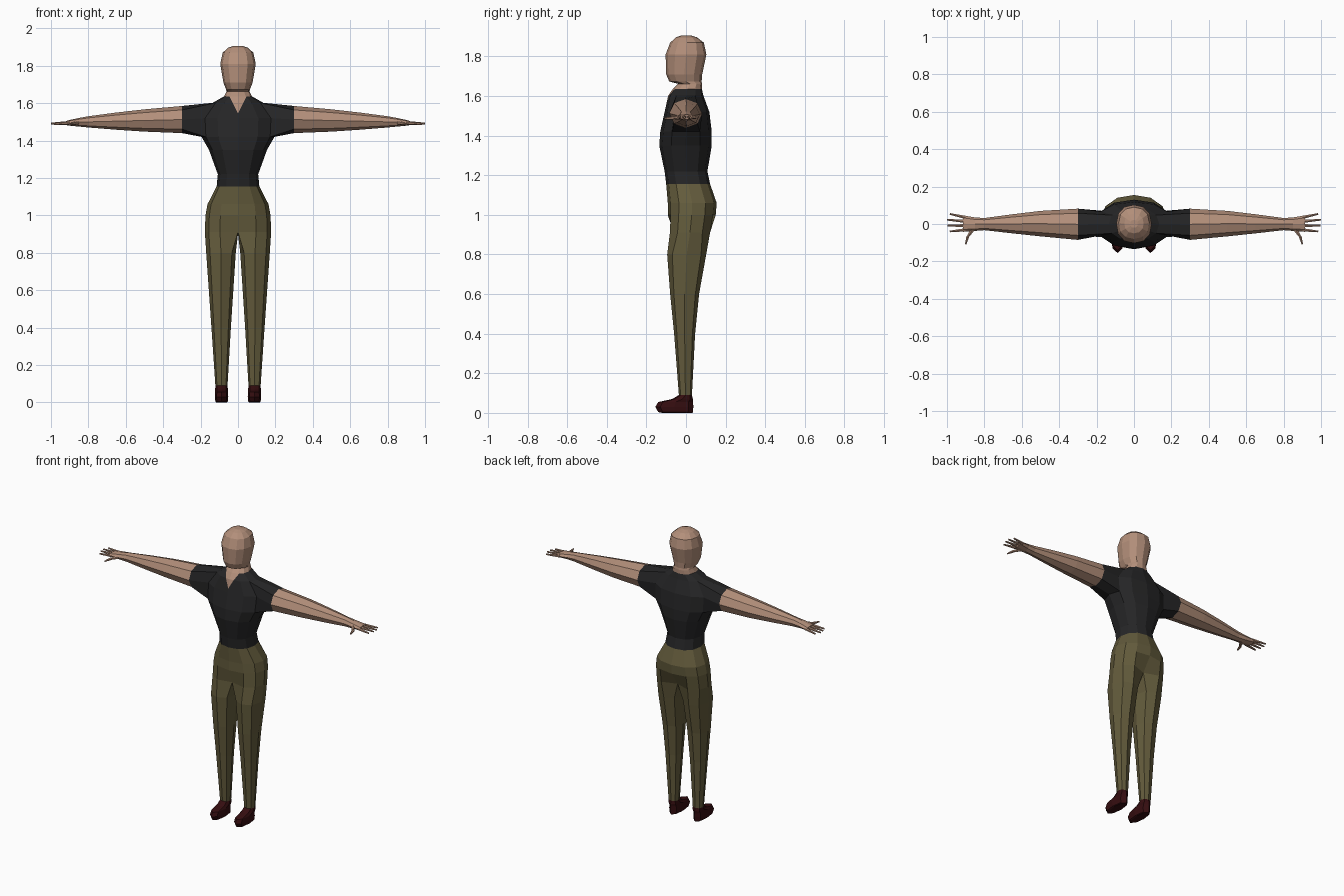
import bpy, bmesh, math
from mathutils import Vector, Matrix

if "Cube" in bpy.data.objects:
    bpy.data.objects.remove(bpy.data.objects["Cube"])

def material(name, rgb):
    m = bpy.data.materials.new(name)
    m.diffuse_color = (*rgb, 1)
    m.use_nodes = True
    m.node_tree.nodes["Principled BSDF"].inputs["Base Color"].default_value = m.diffuse_color
    return m

MATS = [material("skin", (.45, .275, .195)), material("black shirt", (.019, .019, .02)),
        material("olive trousers", (.125, .105, .045)), material("dark red shoes", (.035, .004, .005))]

def make_object(name, bm, mats):
    bmesh.ops.recalc_face_normals(bm, faces=bm.faces[:])
    me = bpy.data.meshes.new(name)
    bm.to_mesh(me)
    bm.free()
    for m in mats:
        me.materials.append(m)
    ob = bpy.data.objects.new(name, me)
    bpy.context.collection.objects.link(ob)
    mod = ob.modifiers.new("mirror", 'MIRROR')
    mod.merge_threshold = .0005
    return ob

def arc(a0, a1, b0, b1, degrees, p=.88):
    """Points on a slightly squared ellipse filling the box a0..a1, b0..b1."""
    out = []
    for d in degrees:
        c, s = math.cos(math.radians(d)), math.sin(math.radians(d))
        c, s = [math.copysign(abs(v) ** p, v) if abs(v) > 1e-6 else 0 for v in (c, s)]
        out.append(((a0 + a1) / 2 + c * (a1 - a0) / 2, (b0 + b1) / 2 + s * (b1 - b0) / 2))
    return out

bm = bmesh.new()

def loft(loops, closed=True):
    for a, b in zip(loops, loops[1:]):
        n = len(a)
        for i in range(n if closed else n - 1):
            j = (i + 1) % n
            bm.faces.new((a[i], a[j], b[j], b[i]))

# Torso, neck and head: half rings as (z, half width, front y, back y)
rows = [(.91, .177, -.095, .135), (1.0, .174, -.092, .15), (1.06, .163, -.092, .155),
        (1.155, .114, -.1, .122), (1.22, .108, -.108, .108), (1.35, .155, -.135, .13),
        (1.42, .195, -.13, .13), (1.52, .2, -.108, .118), (1.602, .135, -.09, .088),
        (1.637, .074, -.066, .08), (1.662, .062, -.04, .08), (1.674, .064, -.085, .079),
        (1.71, .078, -.1, .082), (1.81, .095, -.103, .103), (1.87, .082, -.08, .09),
        (1.897, .052, -.05, .055), (1.907, .02, -.02, .022)]
half = [-90, -60, -30, 0, 30, 60, 90]
torso = [[bm.verts.new((x, y, z)) for x, y in arc(-w, w, f, b, half)] for z, w, f, b in rows]
loft(torso, closed=False)
bm.faces.new(torso[-1])
for i in (0, 6):
    torso[0][i].co.y *= .65

# Arm: open the side of the chest and loft outward, rings as (x, z low, z high, front y, back y)
hub = torso[7][3]
t6, t7, t8 = torso[6:9]
arm = [[t7[2], t6[2], t6[3], t6[4], t7[4], t8[4], t8[3], t8[2]]]
for x, lo, hi, f, b in [(.3, 1.44, 1.585, -.085, .082), (.5, 1.448, 1.567, -.066, .07),
                        (.65, 1.458, 1.55, -.05, .052), (.8, 1.47, 1.53, -.033, .032),
                        (.85, 1.475, 1.521, -.037, .035), (.915, 1.481, 1.507, -.042, .046)]:
    arm.append([bm.verts.new((x, y, z)) for y, z in arc(f, b, lo, hi, range(180, 540, 45), 1)])
bmesh.ops.delete(bm, geom=[hub], context='VERTS')
loft(arm)
bm.faces.new(arm[-1])

# Leg and shoe: rings as (z, inner x, outer x, front y, back y)
leg = [torso[0] + [bm.verts.new((0, .02, .9))]]
for z, i, o, f, b in [(.8, .012, .17, -.095, .102), (.6, .025, .156, -.08, .066),
                      (.4, .038, .142, -.06, .046), (.09, .056, .121, -.036, .03),
                      (.07, .054, .122, -.07, .035), (.055, .054, .122, -.14, .036),
                      (.03, .052, .124, -.155, .037), (.004, .055, .121, -.14, .035),
                      (0, .06, .116, -.12, .032)]:
    leg.append([bm.verts.new((x, y, z)) for x, y in arc(i, o, f, b, range(-135, 225, 45))])
loft(leg)
bm.faces.new(leg[-1])

# Neckline: cut a V into the front of the shirt
TIP, SLOPE = 1.545, .5
fs = [f for f in bm.faces if f.calc_center_median().y < 0
      and 1.4 < f.calc_center_median().z < 1.637 and f.calc_center_median().x < .15]
geom = set(fs) | {e for f in fs for e in f.edges} | {v for f in fs for v in f.verts}
bmesh.ops.bisect_plane(bm, geom=list(geom), plane_co=(0, 0, TIP), plane_no=(1, 0, -SLOPE))

# Colours by height and reach
for f in bm.faces:
    c = f.calc_center_median()
    in_v = c.y < 0 and c.x < (c.z - TIP) * SLOPE
    if c.z < .09:
        f.material_index = 3
    elif c.z < 1.155:
        f.material_index = 2
    elif c.z < 1.637 and c.x < .3 and not in_v:
        f.material_index = 1
make_object("body", bm, MATS)

# Fingers and thumb: tapered sticks from base to tip
bm = bmesh.new()
for base, tip, r in [((.9, .035, 1.494), (.985, .054, 1.49), .010),
                     ((.9, .014, 1.495), (1, .023, 1.491), .010),
                     ((.9, -.009, 1.495), (.998, -.008, 1.491), .010),
                     ((.9, -.031, 1.494), (.985, -.04, 1.489), .010),
                     ((.86, -.025, 1.495), (.89, -.07, 1.49), .013),
                     ((.888, -.065, 1.49), (.9, -.108, 1.487), .009)]:
    a, b = Vector(base), Vector(tip)
    d = b - a
    mat = Matrix.Translation((a + b) / 2) @ d.to_track_quat('Z', 'Y').to_matrix().to_4x4()
    bmesh.ops.create_cone(bm, cap_ends=True, segments=6, radius1=r, radius2=r * .5,
                          depth=d.length, matrix=mat)
make_object("fingers", bm, MATS[:1])
